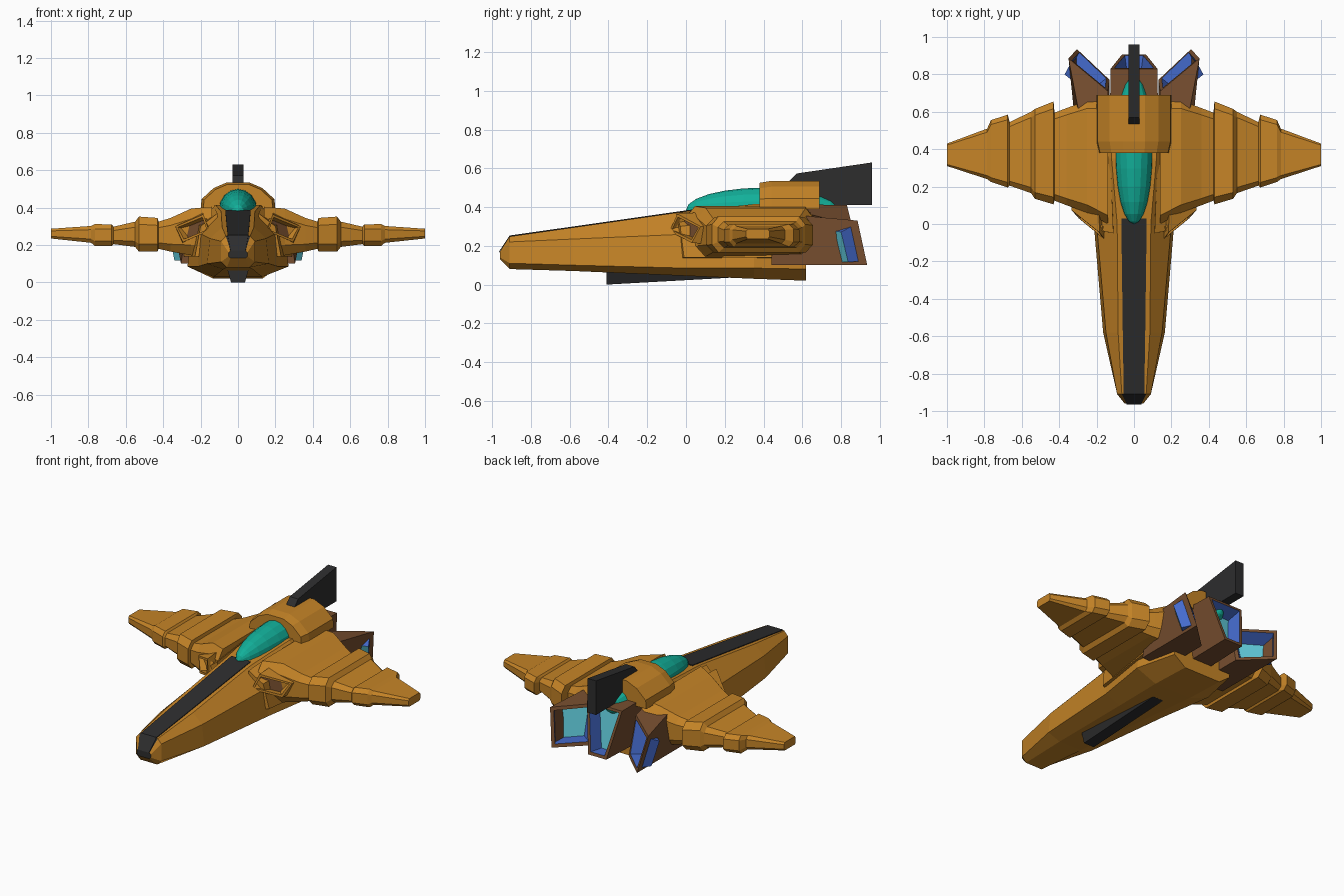
import bpy, bmesh, math
from mathutils import Vector

if "Cube" in bpy.data.objects:
    bpy.data.objects.remove(bpy.data.objects["Cube"])

def material(name, rgb):
    m = bpy.data.materials.new(name)
    m.diffuse_color = (*rgb, 1)
    m.use_nodes = True
    m.node_tree.nodes["Principled BSDF"].inputs["Base Color"].default_value = m.diffuse_color
    return m

ORANGE = material("orange_hull", (0.56, 0.23, 0.02))
BLACK = material("black_trim", (0.026, 0.026, 0.027))
BROWN = material("brown_engine", (0.18, 0.075, 0.028))
TEAL = material("teal_canopy", (0.006, 0.43, 0.32))
CYAN = material("cyan_glow", (0.11, 0.55, 0.65))
BLUE = material("blue_duct", (0.06, 0.15, 0.62))

def finish(name, bm, mats, mirror=False):
    bmesh.ops.recalc_face_normals(bm, faces=bm.faces)
    me = bpy.data.meshes.new(name)
    bm.to_mesh(me)
    bm.free()
    for m in mats:
        me.materials.append(m)
    ob = bpy.data.objects.new(name, me)
    bpy.context.collection.objects.link(ob)
    if mirror:
        ob.modifiers.new("mirror", 'MIRROR').use_mirror_merge = False
    return ob

def loft(rings):
    """Skin equal-length rings and cap both ends."""
    bm = bmesh.new()
    vs = [[bm.verts.new(p) for p in r] for r in rings]
    n = len(rings[0])
    for a, b in zip(vs, vs[1:]):
        for i in range(n):
            j = (i + 1) % n
            bm.faces.new((a[i], a[j], b[j], b[i]))
    bm.faces.new(vs[0])
    end = bm.faces.new(vs[-1])
    bmesh.ops.recalc_face_normals(bm, faces=bm.faces)
    return bm, end

def recess(bm, face, rim, wall, depth, wall_mat, floor_mat):
    """Leave a frame, then sink the middle of a face."""
    bmesh.ops.inset_individual(bm, faces=[face], thickness=rim)
    walls = bmesh.ops.inset_individual(bm, faces=[face], thickness=wall, depth=-depth)
    for f in walls['faces']:
        f.material_index = wall_mat
    face.material_index = floor_mat

# Fuselage: y, bottom (half width, z), lower crease, upper crease, top
stations = [
    (-0.96, .04, .13, .05, .14, .05, .16, .04, .17),
    (-0.91, .06, .08, .09, .11, .09, .22, .065, .248),
    (-0.58, .08, .07, .165, .10, .15, .235, .085, .295),
    (0.0, .11, .045, .215, .085, .20, .26, .09, .378),
    (0.35, .13, .03, .27, .085, .25, .27, .12, .415),
    (0.62, .13, .02, .21, .08, .21, .27, .13, .41),
]
rings = []
for s in stations:
    half = [(s[i], s[i + 1]) for i in (1, 3, 5, 7)]
    rings.append([(x, s[0], z) for x, z in half] + [(-x, s[0], z) for x, z in reversed(half)])
bm, _ = loft(rings)
for f in bm.faces:
    c = f.calc_center_median()
    if c.y < -0.92 and c.z > 0.145 and abs(c.x) < 0.03:
        f.material_index = 1
finish("fuselage", bm, [ORANGE, BLACK])

# Black stripe along the nose deck
path = [(-.965, .168, .04), (-.91, .25, .055), (-.58, .297, .06), (.03, .384, .068)]
bm, _ = loft([[(-w, y, z - .004), (w, y, z - .004), (w, y, z + .003), (-w, y, z + .003)]
              for y, z, w in path])
finish("nose_stripe", bm, [BLACK])

# Belly keel
bm, _ = loft([[(-.06, y, .08), (.06, y, .08), (.037, y, z), (-.037, y, z)]
              for y, z in ((-.41, 0), (.22, .035))])
finish("belly_keel", bm, [BLACK])

# Canopy
bm = bmesh.new()
bmesh.ops.create_uvsphere(bm, u_segments=16, v_segments=12, radius=1)
for v in bm.verts:
    x, y, z = v.co
    v.co = (x * .103, .40 + z * .40, .385 + y * .115)
finish("canopy", bm, [TEAL])

# Hood behind the canopy
arch = [(.20, .39), (.195, .445), (.13, .505), (.06, .535)]
def hood_ring(y, s):
    pts = arch + [(-x, z) for x, z in reversed(arch)]
    return [(x * s, y, .39 + (z - .39) * s) for x, z in pts]
bm, _ = loft([hood_ring(.38, .93), hood_ring(.44, 1), hood_ring(.69, 1)])
finish("cockpit_hood", bm, [ORANGE])

# Tail fin
fin = [(.53, .53), (.57, .573), (.96, .63), (.96, .41), (.60, .41)]
bm, _ = loft([[(x, y, z) for y, z in fin] for x in (-.03, .03)])
finish("tail_fin", bm, [BLACK])

# Wings: octagonal sections with raised bands (x, y0, y1, z0, z1)
def wing_ring(x, y0, y1, z0, z1):
    cy, cz = (y1 - y0) * .07, (z1 - z0) * .22
    return [(x, y0 + cy, z0), (x, y1 - cy, z0), (x, y1, z0 + cz), (x, y1, z1 - cz),
            (x, y1 - cy, z1), (x, y0 + cy, z1), (x, y0, z1 - cz), (x, y0, z0 + cz)]

wing = [(.14, .0, .66, .14, .405), (.25, .06, .66, .145, .395), (.36, .10, .62, .165, .345),
        (.425, .125, .595, .18, .325), (.43, .105, .655, .165, .345), (.53, .135, .615, .165, .352),
        (.55, .165, .60, .19, .325), (.665, .205, .545, .205, .298), (.675, .195, .585, .195, .31),
        (.765, .225, .555, .195, .312), (.785, .24, .51, .212, .302), (1.0, .31, .43, .235, .287)]
bm, _ = loft([wing_ring(*w) for w in wing])
finish("wing", bm, [ORANGE], True)

# Shoulder fairing blending the wing root into the hull
bm, _ = loft([[(.12, -.05, .13), (.23, -.01, .14), (.20, -.03, .30), (.11, -.05, .37)],
              [(.12, .45, .13), (.29, .45, .14), (.27, .45, .36), (.13, .45, .41)]])
finish("shoulder_fairing", bm, [ORANGE], True)

# Intakes: tilted boxes with a recessed mouth
mouth = [(.295, .03, .215), (.335, .075, .30), (.185, -.045, .365), (.155, -.085, .275)]
back = [(.30, .25, .20), (.335, .25, .31), (.19, .25, .385), (.16, .25, .27)]
bm, end = loft([back, mouth])
recess(bm, end, .018, .005, .04, 0, 1)
finish("intake", bm, [ORANGE, BROWN], True)

# Outer engines, mouths turned inward
front = [(.13, .44, .10), (.305, .44, .10), (.265, .44, .37), (.13, .44, .41)]
rear = [(.13, .77, .10), (.305, .935, .10), (.35, .885, .33), (.14, .71, .345)]
bm, end = loft([front, rear])
recess(bm, end, .03, .025, .09, 1, 2)
finish("outer_engine", bm, [BROWN, BLUE, CYAN], True)

# Centre engine
front = [(-.07, .5, .10), (.07, .5, .10), (.13, .5, .415), (-.13, .5, .415)]
rear = [(-.065, .905, .11), (.065, .905, .11), (.125, .83, .41), (-.125, .83, .41)]
bm, end = loft([front, rear])
recess(bm, end, .025, .02, .09, 1, 2)
finish("centre_engine", bm, [BROWN, BLUE, CYAN])
